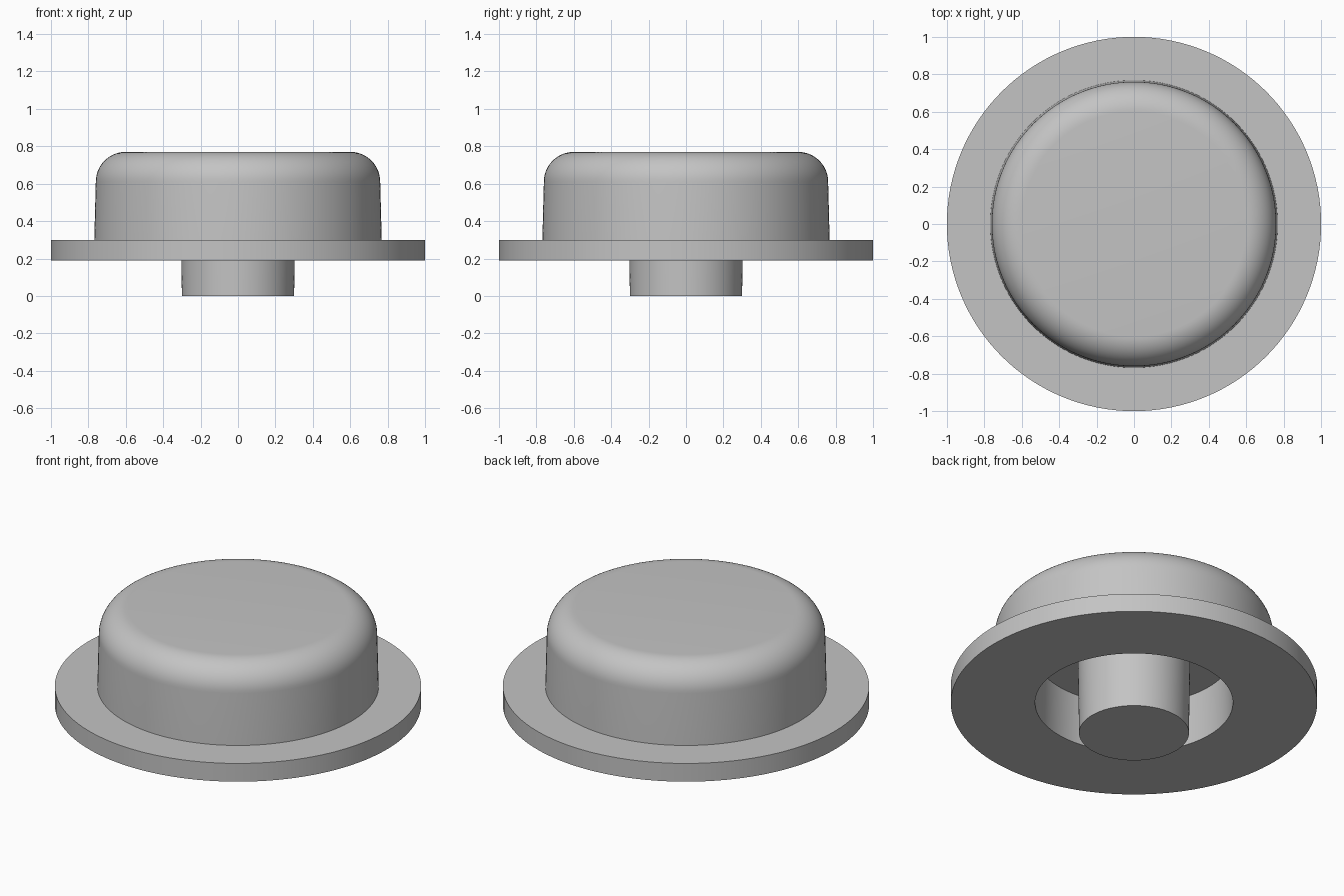
import bpy
import bmesh
from math import sin, cos, pi, radians

if "Cube" in bpy.data.objects:
    bpy.data.objects.remove(bpy.data.objects["Cube"], do_unlink=True)

SIDES = 128

grey = bpy.data.materials.new("plain grey")
grey.use_nodes = True
COLOUR = (0.55, 0.55, 0.55, 1)
grey.diffuse_color = COLOUR
grey.node_tree.nodes["Principled BSDF"].inputs["Base Color"].default_value = COLOUR


def revolve(name, profile, close_start=False, close_end=False):
    """Spin a (radius, height) profile, listed from the top outwards and down."""
    bm = bmesh.new()
    rings = [[bm.verts.new((r * cos(2 * pi * j / SIDES), r * sin(2 * pi * j / SIDES), z))
              for j in range(SIDES)] for r, z in profile]
    for upper, lower in zip(rings, rings[1:]):
        for j in range(SIDES):
            k = (j + 1) % SIDES
            bm.faces.new((upper[j], lower[j], lower[k], upper[k]))
    if close_start:
        bm.faces.new(rings[0])
    if close_end:
        bm.faces.new(rings[-1][::-1])
    mesh = bpy.data.meshes.new(name)
    bm.to_mesh(mesh)
    bm.free()
    mesh.materials.append(grey)
    obj = bpy.data.objects.new(name, mesh)
    bpy.context.collection.objects.link(obj)
    bpy.ops.object.select_all(action="DESELECT")
    obj.select_set(True)
    bpy.context.view_layer.objects.active = obj
    bpy.ops.object.shade_smooth_by_angle(angle=radians(30))
    return obj


# Shared heights and radii
TOP, FLANGE_TOP, FLANGE_BOTTOM, SOCKET_TOP = 0.77, 0.30, 0.19, 0.49
CAP_BASE, POST_ROOT = 0.768, 0.307

# Domed cap: flat top, rounded shoulder, slightly tapered wall
fillet, steps = 0.16, 14
shoulder = [(0.60 + fillet * sin(pi / 2 * i / steps),
             TOP - fillet + fillet * cos(pi / 2 * i / steps)) for i in range(steps + 1)]
revolve("cap", shoulder + [(CAP_BASE, FLANGE_TOP)], close_start=True)

# Wide flange with the recessed socket underneath
revolve("flange_and_socket", [(CAP_BASE, FLANGE_TOP), (1, FLANGE_TOP), (1, FLANGE_BOTTOM),
                              (0.54, FLANGE_BOTTOM), (0.535, SOCKET_TOP), (POST_ROOT, SOCKET_TOP)])

# Tapered centre post
revolve("post", [(POST_ROOT, SOCKET_TOP), (0.30, 0)], close_end=True)
